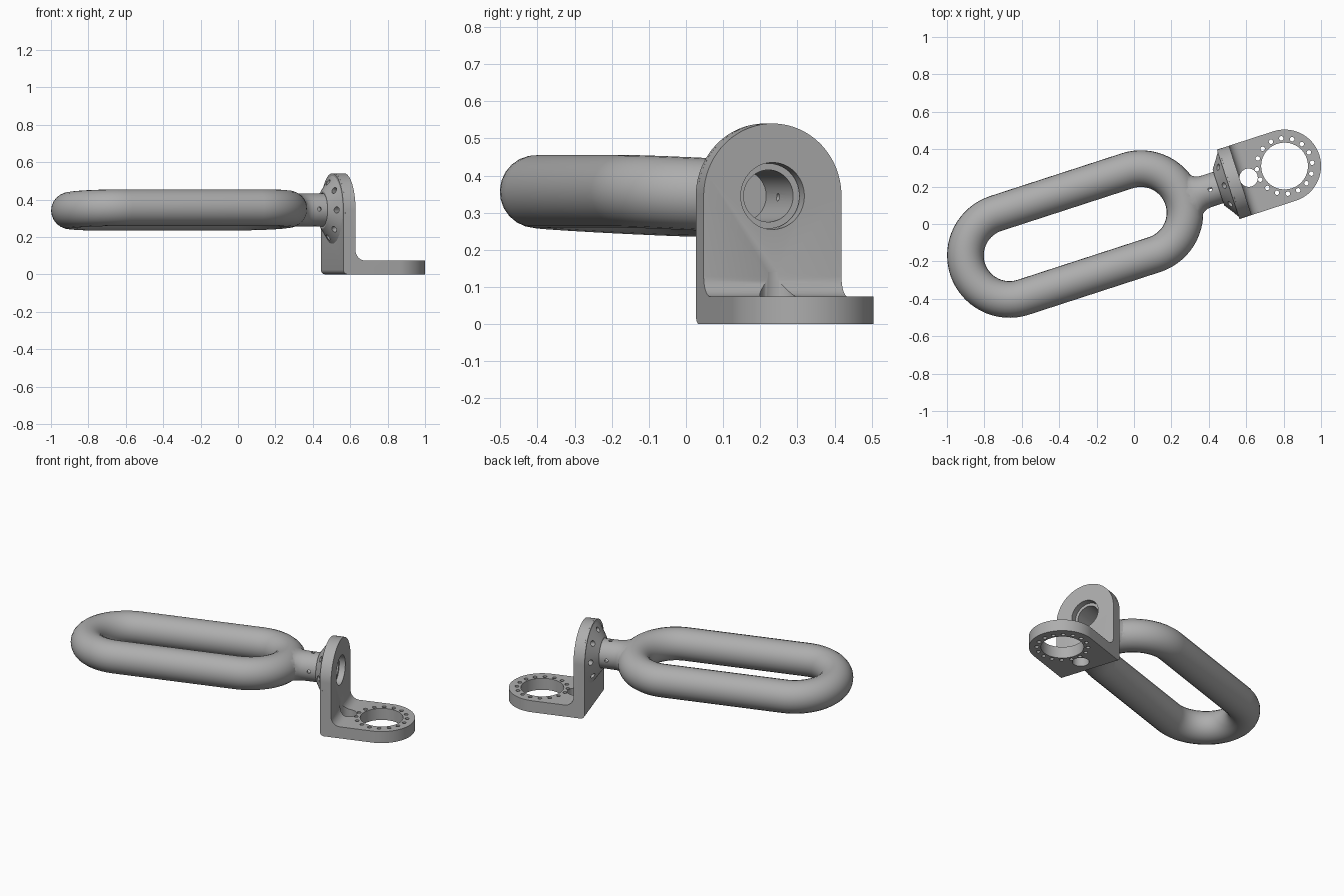
import bpy, bmesh
from math import pi, sin, cos, radians
from mathutils import Vector, Matrix

if "Cube" in bpy.data.objects:
    bpy.data.objects.remove(bpy.data.objects["Cube"], do_unlink=True)

metal = bpy.data.materials.new("grey_metal")
metal.use_nodes = True
GREY = (0.42, 0.42, 0.42, 1)
metal.diffuse_color = GREY
metal.node_tree.nodes["Principled BSDF"].inputs["Base Color"].default_value = GREY

# Local frame: x along the long axis, origin under the flange hole
R = 0.195        # half width of bracket
BACK = -0.317    # back face of upright plate
FACE = -0.249    # front face of upright plate
AXIS = 0.345     # height of stem axis
BASE = 0.074     # base thickness


def add_object(name, bm):
    bmesh.ops.recalc_face_normals(bm, faces=bm.faces)
    mesh = bpy.data.meshes.new(name)
    bm.to_mesh(mesh)
    bm.free()
    obj = bpy.data.objects.new(name, mesh)
    bpy.context.collection.objects.link(obj)
    mesh.materials.append(metal)
    return obj


def cylinder(name, start, end, r1, r2=None, sides=48):
    a, b = Vector(start), Vector(end)
    turn = (b - a).to_track_quat('Z', 'Y').to_matrix().to_4x4()
    bm = bmesh.new()
    bmesh.ops.create_cone(bm, cap_ends=True, segments=sides, radius1=r1,
                          radius2=r1 if r2 is None else r2, depth=(b - a).length,
                          matrix=Matrix.Translation((a + b) / 2) @ turn)
    return add_object(name, bm)


def prism(name, points, offset):
    """Extrude a closed 3D outline along an offset."""
    bm = bmesh.new()
    face = bm.faces.new([bm.verts.new(p) for p in points])
    made = bmesh.ops.extrude_face_region(bm, geom=[face])
    bmesh.ops.translate(bm, vec=offset,
                        verts=[g for g in made['geom'] if isinstance(g, bmesh.types.BMVert)])
    return add_object(name, bm)


def arc(cx, cy, r, a0, a1, n):
    return [(cx + r * cos(radians(a0 + (a1 - a0) * i / n)),
             cy + r * sin(radians(a0 + (a1 - a0) * i / n))) for i in range(n + 1)]


def boolean(obj, other, operation='DIFFERENCE'):
    mod = obj.modifiers.new(operation.lower(), 'BOOLEAN')
    mod.operation, mod.object, mod.solver = operation, other, 'EXACT'
    bpy.context.view_layer.objects.active = obj
    bpy.ops.object.modifier_apply(modifier=mod.name)
    bpy.data.objects.remove(other, do_unlink=True)


def radial(x, r, angle):
    return Vector((x, r * cos(angle), AXIS + r * sin(angle)))


# Bracket: L profile trimmed by a rounded plan and an arched front outline
f = 0.055
side = ([(R, 0), (R, BASE)] + arc(FACE + f, BASE + f, f, 270, 180, 8)
        + [(FACE, 0.6), (BACK, 0.6)] + arc(BACK + 0.025, 0.025, 0.025, 180, 270, 5))
bracket = prism("bracket", [(x, -0.3, z) for x, z in side], (0, 0.6, 0))
plan = arc(0, 0, R, -90, 90, 40) + [(-0.4, R), (-0.4, -R)]
boolean(bracket, prism("plan", [(x, y, -0.1) for x, y in plan], (0, 0, 1)), 'INTERSECT')
arch = arc(0, AXIS, R, 0, 180, 40) + [(-R, -0.1), (R, -0.1)]
boolean(bracket, prism("arch", [(-0.5, y * 1.0005, z) for y, z in arch], (1, 0, 0)), 'INTERSECT')

# Conical boss behind the plate
boolean(bracket, cylinder("boss", (-0.3, 0, AXIS), (-0.372, 0, AXIS), 0.206, 0.1, 64), 'UNION')
boolean(bracket, prism("trim", [(-0.5, y * 1.0008, z * 1.0005) for y, z in arch], (1, 0, 0)), 'INTERSECT')

# Bracket holes: stem bore, flange bore, relief by the fillet
boolean(bracket, cylinder("bore", (-0.1, 0, AXIS), (-0.5, 0, AXIS), 0.09, sides=64))
boolean(bracket, cylinder("bore", (0, 0, -0.1), (0, 0, 0.2), 0.125, sides=64))
boolean(bracket, cylinder("relief", (-0.202, 0, -0.1), (-0.202, 0, 0.14), 0.049))
for i in range(16):
    a = (i + 0.5) * pi / 8
    x, y = 0.149 * cos(a), 0.149 * sin(a)
    boolean(bracket, cylinder("hole", (x, y, -0.1), (x, y, 0.2), 0.012, sides=16))
for i in range(8):
    a = i * pi / 4
    mid = radial(-0.341, 0.148, a)
    normal = radial(-0.09, 0.055, a) - radial(0, 0, a)
    normal.normalize()
    boolean(bracket, cylinder("hole", mid - normal * 0.04, mid + normal * 0.06, 0.017, sides=20))

# Loop handle: round tube along a stadium path
NEAR, FAR, BEND = -0.808, -1.546, 0.236
path = arc(NEAR, 0, BEND, -90, 90, 32) + arc(FAR, 0, BEND, 90, 270, 32)
curve = bpy.data.curves.new("loop_path", 'CURVE')
curve.dimensions = '3D'
curve.bevel_depth, curve.bevel_resolution = 0.098, 10
spline = curve.splines.new('POLY')
spline.points.add(len(path) - 1)
for point, (x, y) in zip(spline.points, path):
    point.co = (x, y, AXIS, 1)
spline.use_cyclic_u = True
handle = bpy.data.objects.new("loop_handle", curve)
bpy.context.collection.objects.link(handle)
handle.select_set(True)
bpy.context.view_layer.objects.active = handle
bpy.ops.object.convert(target='MESH')
handle = bpy.context.view_layer.objects.active
handle.data.materials.clear()
handle.data.materials.append(metal)

# Stem: lofted ellipses flaring into the loop
bm = bmesh.new()
rings = []
for x, wide, high in [(-0.285, 0.088, 0.088), (-0.435, 0.088, 0.088), (-0.46, 0.09, 0.088),
                      (-0.48, 0.098, 0.088), (-0.5, 0.115, 0.088), (-0.53, 0.155, 0.088),
                      (-0.57, 0.16, 0.08)]:
    rings.append([bm.verts.new((x, wide * cos(i * pi / 24), AXIS + high * sin(i * pi / 24)))
                  for i in range(48)])
for a, b in zip(rings, rings[1:]):
    for i in range(48):
        j = (i + 1) % 48
        bm.faces.new((a[i], a[j], b[j], b[i]))
bm.faces.new(rings[0])
bm.faces.new(rings[-1])
boolean(handle, add_object("stem", bm), 'UNION')

# Stem bore and its four radial holes
boolean(handle, cylinder("bore", (-0.2, 0, AXIS), (-0.52, 0, AXIS), 0.07))
for i in range(4):
    a = i * pi / 2
    boolean(handle, cylinder("hole", radial(-0.417, 0.04, a), radial(-0.417, 0.12, a),
                             0.011, sides=16))

# Place both parts; the handle is rolled slightly about the stem axis
place = Matrix.Translation((0.805, 0.31, 0)) @ Matrix.Rotation(radians(18), 4, 'Z')
lift = Matrix.Translation((0, 0, AXIS))
roll = lift @ Matrix.Rotation(radians(-3), 4, 'X') @ lift.inverted()
handle.data.transform(place @ roll)
bracket.data.transform(place)

for obj in (handle, bracket):
    bpy.ops.object.select_all(action='DESELECT')
    obj.select_set(True)
    bpy.context.view_layer.objects.active = obj
    bpy.ops.object.shade_smooth_by_angle(angle=radians(30))
